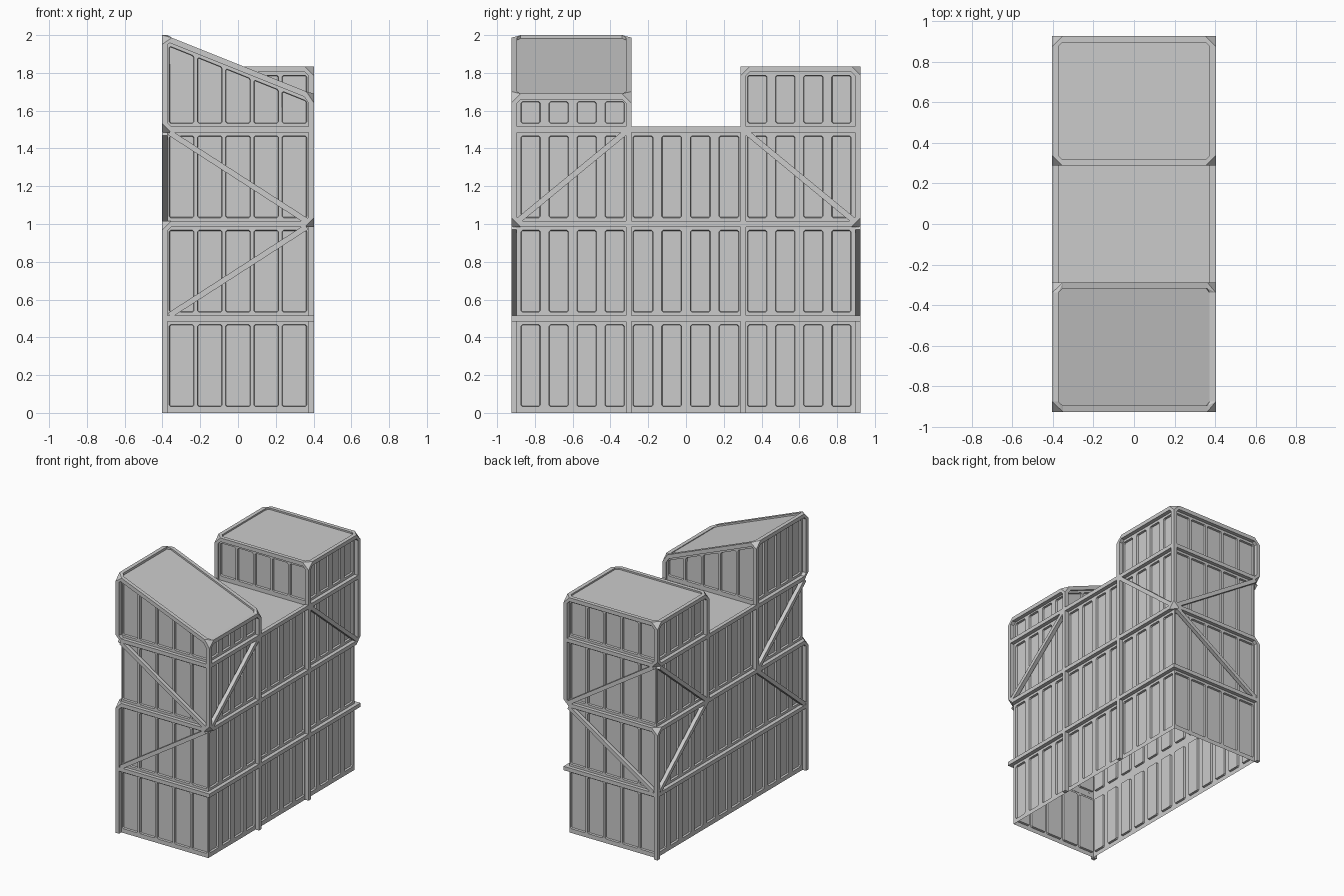
import bpy, bmesh
from mathutils import Vector as V

if "Cube" in bpy.data.objects:
    bpy.data.objects.remove(bpy.data.objects["Cube"])

WX, WY = 0.373, 0.897          # wall planes
BX, BY, M = 0.388, 0.910, 0.303  # beam centre lines, inner bay line
H, L = 0.015, 0.035            # beam half width, corner chamfer length
E = -H                         # negative trim: run on to the outer face


def finish(bm, name):
    me = bpy.data.meshes.new(name)
    bm.to_mesh(me)
    bm.free()
    bpy.context.collection.objects.link(bpy.data.objects.new(name, me))


def top(x, y):
    """Height of tower rim centre line: sloped front tower, flat rear tower."""
    return 1.83 - 0.4 * x if y < 0 else 1.82


def square(p, d):
    ref = V((1, 0, 0)) if abs(d.x) < 0.01 else V((0, 1, 0))
    s = d.cross(ref).normalized()
    return [p + H * (i * ref + j * s) for i, j in ((-1, -1), (1, -1), (1, 1), (-1, 1))]


def beam(bm, p, q, a=0, b=0):
    """Square bar from p to q, trimmed by a and b at its ends."""
    p, q = V(p), V(q)
    d = (q - p).normalized()
    A = [bm.verts.new(c) for c in square(p + d * a, d)]
    B = [bm.verts.new(c) for c in square(q - d * b, d)]
    bm.faces.new(A[::-1])
    bm.faces.new(B)
    for i in range(4):
        j = (i + 1) % 4
        bm.faces.new((A[i], A[j], B[j], B[i]))
    bmesh.ops.recalc_face_normals(bm, faces=bm.faces[:])


def joint(bm, c, neighbours):
    """Chamfered corner: hull of the bar ends that meet there."""
    c = V(c)
    tmp = bmesh.new()
    for n in neighbours:
        d = (V(n) - c).normalized()
        for p in square(c + d * L, d):
            tmp.verts.new(p)
    res = bmesh.ops.convex_hull(tmp, input=tmp.verts[:])
    junk = {g for g in res["geom_interior"] + res["geom_unused"]
            if isinstance(g, bmesh.types.BMVert)}
    bmesh.ops.delete(tmp, geom=list(junk), context='VERTS')
    me = bpy.data.meshes.new("tmp")
    tmp.to_mesh(me)
    tmp.free()
    bm.from_mesh(me)
    bpy.data.meshes.remove(me)


def wall(bm, a, b, z0, za, zb, n, gap):
    """One bay of wall from a to b with n recessed panels."""
    a, b = V((*a, 0)), V((*b, 0))
    length = (b - a).length

    def pt(s, z_off, from_top):
        p = a.lerp(b, s / length)
        p.z = za + (zb - za) * s / length - z_off if from_top else z0 + z_off
        return p
    w = length / n
    for i in range(n):
        s0, s1 = i * w, (i + 1) * w
        out = [bm.verts.new(p) for p in (pt(s0, 0, 0), pt(s1, 0, 0), pt(s1, 0, 1), pt(s0, 0, 1))]
        s0, s1, m = s0 + gap, s1 - gap, 0.033
        inn = [bm.verts.new(p) for p in (pt(s0, m, 0), pt(s1, m, 0), pt(s1, m, 1), pt(s0, m, 1))]
        for k in range(4):
            j = (k + 1) % 4
            bm.faces.new((out[k], out[j], inn[j], inn[k]))
        bm.faces.new(inn)
        bmesh.ops.bevel(bm, geom=inn, offset=0.008, segments=1, affect='VERTICES')


def finish_wall(bm, name):
    panels = [f for f in bm.faces if len(f.verts) == 8]
    bmesh.ops.inset_individual(bm, faces=panels, thickness=0.003, depth=-0.015)
    bmesh.ops.remove_doubles(bm, verts=bm.verts[:], dist=0.0003)
    finish(bm, name)


# Panelled walls
ends, sides, inner = bmesh.new(), bmesh.new(), bmesh.new()
ys = [-WY, -M, M, WY]
for s in (-1, 1):
    # front (s=-1) and back (s=1), counter-clockwise so normals face out
    a, b = (s * WX, s * WY), (-s * WX, s * WY)
    for z in (0, 0.5, 1.0):
        wall(ends, a, b, z, z + 0.5, z + 0.5, 5, 0.009)
    wall(ends, a, b, 1.5, top(*a), top(*b), 5, 0.009)
    # inner tower walls facing the lower middle roof
    a, b = (-s * WX, s * M), (s * WX, s * M)
    wall(inner, a, b, 1.5, top(*a), top(*b), 5, 0.009)
    # left and right sides
    for k in range(3):
        y0, y1 = ys[k], ys[k + 1]
        a, b = ((s * WX, y0), (s * WX, y1))[::s]
        for z in (0, 0.5, 1.0):
            wall(sides, a, b, z, z + 0.5, z + 0.5, 4, 0.023)
        if k != 1:
            t = top(s * WX, y0)
            wall(sides, a, b, 1.5, t, t, 4, 0.023)
finish_wall(ends, "end_walls")
finish_wall(sides, "side_walls")
finish_wall(inner, "inner_tower_walls")

# Roofs
for name, y0, y1, middle in (("front_sloped_roof", -WY, -M, 0),
                             ("middle_roof", -M, M, 1), ("rear_roof", M, WY, 0)):
    bm = bmesh.new()
    bm.faces.new([bm.verts.new((x, y, 1.5 if middle else top(x, y0) + 0.003))
                  for x, y in ((-WX, y0), (WX, y0), (WX, y1), (-WX, y1))])
    finish(bm, name)

posts, bars, rims, braces, joints = (bmesh.new() for _ in range(5))

# Horizontal bars at each storey
for z, tl, tr in ((0.5, E, E), (1.0, L, L), (1.5, L, E)):
    for s in (-1, 1):
        beam(bars, (-BX, s * BY, z), (BX, s * BY, z), tl, tr)
    beam(bars, (-BX, -BY, z), (-BX, BY, z), tl, tl)
    beam(bars, (BX, -BY, z), (BX, BY, z), tr, tr)

for s in (-1, 1):
    y, m = s * BY, s * M
    tL, tR = top(-BX, y), top(BX, y)
    # Posts: left corners skip the third storey, right corners start at the third
    beam(posts, (-BX, y, 0), (-BX, y, 1), 0, L)
    beam(posts, (-BX, y, 1.5), (-BX, y, tL), L, L)
    beam(posts, (BX, y, 1), (BX, y, tR), L, L)
    beam(posts, (-BX, m, 1), (-BX, m, tL), E, L)
    beam(posts, (BX, m, 0), (BX, m, tR), 0, L)
    # Tower rims
    for yy in (y, m):
        beam(rims, (-BX, yy, tL), (BX, yy, tR), L, L)
    for x, t in ((-BX, tL), (BX, tR)):
        beam(rims, (x, y, t), (x, m, t), L, L)
        # Chamfered rim corners
        o = tR if x < 0 else tL
        for y0, y1 in ((y, m), (m, y)):
            joint(joints, (x, y0, t), [(-x, y0, o), (x, y1, t), (x, y0, 0)])
    # Chamfered corners where posts stop
    for x, z, zn in ((-BX, 1, 0), (BX, 1, 2), (-BX, 1.5, 2)):
        joint(joints, (x, y, z), [(-x, y, z), (x, 0, z), (x, y, zn)])
    # Diagonal braces
    for z in (0.5, 1.5):
        beam(braces, (-BX, y, z), (BX, y, 1), 0.03, 0.03)
        beam(braces, (-BX, y, z), (-BX, m, 1), 0.03, 0.01)
    beam(braces, (BX, y, 1), (BX, m, 1.5), 0.03, 0.01)

finish(posts, "posts")
finish(bars, "storey_bars")
finish(rims, "tower_rims")
finish(braces, "diagonal_braces")
finish(joints, "chamfered_joints")
